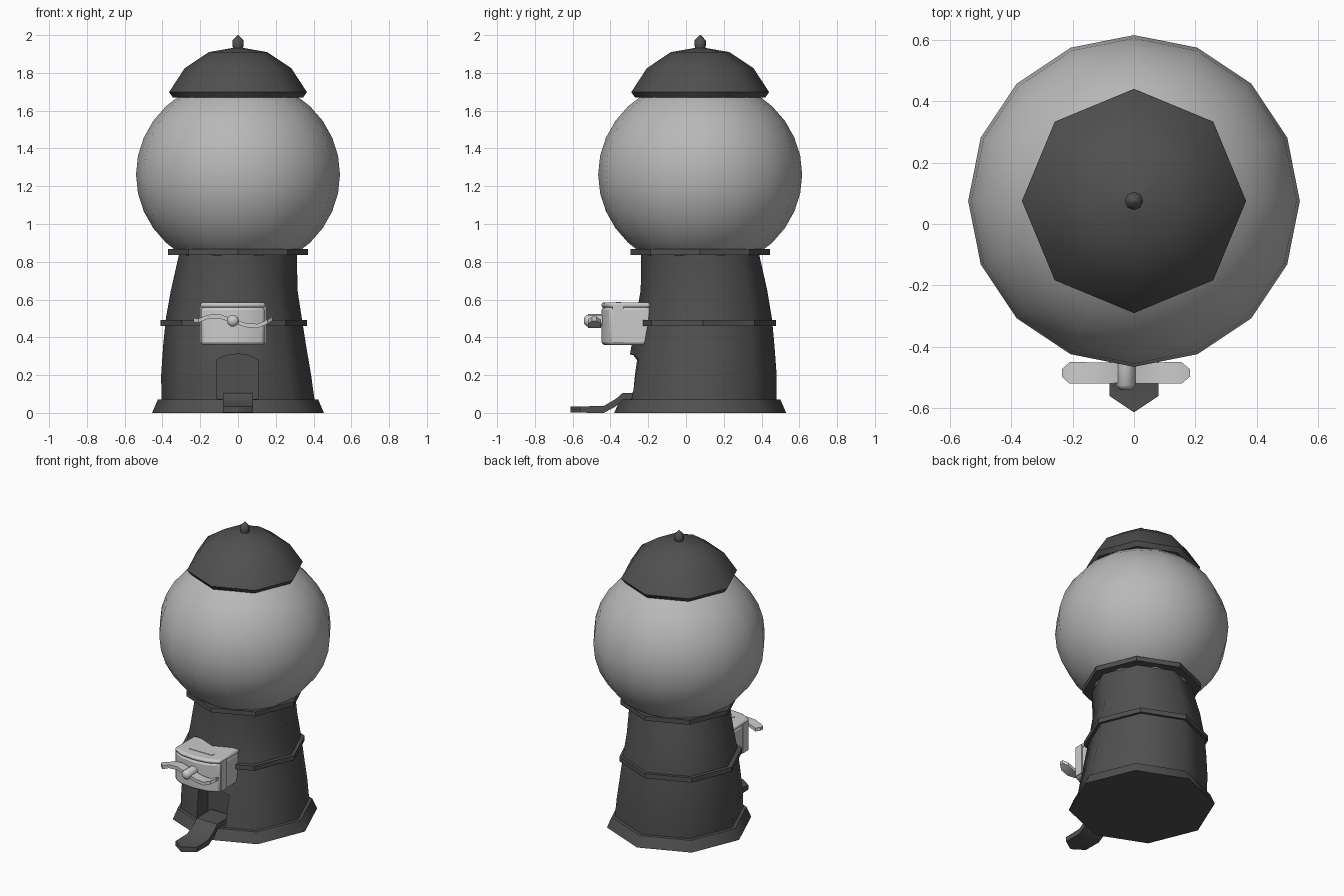
import bpy, bmesh
from math import cos, sin, pi, radians

if "Cube" in bpy.data.objects:
    bpy.data.objects.remove(bpy.data.objects["Cube"])

CY = 0.075  # machine axis sits slightly behind the origin


def tone(name, v):
    m = bpy.data.materials.new(name)
    m.diffuse_color = (v, v, v, 1)
    m.use_nodes = True
    m.node_tree.nodes["Principled BSDF"].inputs["Base Color"].default_value = m.diffuse_color
    return m


DARK, GLASS, METAL = tone("dark_enamel", 0.08), tone("glass", 0.48), tone("metal", 0.6)


def finish(bm, name, angle=50, mat=DARK):
    bmesh.ops.recalc_face_normals(bm, faces=bm.faces)
    me = bpy.data.meshes.new(name)
    bm.to_mesh(me)
    bm.free()
    me.materials.append(mat)
    ob = bpy.data.objects.new(name, me)
    bpy.context.collection.objects.link(ob)
    bpy.ops.object.select_all(action='DESELECT')
    bpy.context.view_layer.objects.active = ob
    ob.select_set(True)
    if angle:
        bpy.ops.object.shade_smooth_by_angle(angle=radians(angle))
    return ob


def skin(bm, sections):
    """Bridge equal-length closed sections and cap both ends."""
    rows = [[bm.verts.new(p) for p in s] for s in sections]
    n = len(rows[0])
    for a, b in zip(rows, rows[1:]):
        for i in range(n):
            j = (i + 1) % n
            bm.faces.new((a[i], a[j], b[j], b[i]))
    bm.faces.new(rows[0])
    bm.faces.new(rows[-1])


def lathe(name, profile, sides=8, angle=50):
    """profile: (radius, z, x offset, y offset)"""
    bm = bmesh.new()
    skin(bm, [[(dx + r * cos(2 * pi * i / sides), CY + dy + r * sin(2 * pi * i / sides), z)
               for i in range(sides)] for r, z, dx, dy in profile])
    return finish(bm, name, angle)


def prism(name, outline, lo, hi, axis, angle=30, bevel=0, mat=METAL):
    """Extrude a 2D outline along axis 'y' (x,z) or 'z' (x,y)."""
    put = {'y': lambda p, t: (p[0], t, p[1]),
           'z': lambda p, t: (p[0], p[1], t)}[axis]
    bm = bmesh.new()
    skin(bm, [[put(p, t) for p in outline] for t in (lo, hi)])
    ob = finish(bm, name, angle, mat)
    if bevel:
        m = ob.modifiers.new("bevel", 'BEVEL')
        m.width, m.segments, m.angle_limit = bevel, 2, radians(40)
    return ob


# Pedestal, leaning slightly back and left in its middle
body = lathe("pedestal", [(0.455, 0, 0, 0), (0.425, 0.07, 0, 0), (0.405, 0.072, 0, 0),
                          (0.397, 0.2, -0.01, 0.008), (0.378, 0.36, -0.018, 0.015),
                          (0.36, 0.5, -0.022, 0.02), (0.335, 0.65, -0.02, 0.02),
                          (0.312, 0.84, 0, 0)])

# Dispensing opening cut into the front
cutter = prism("opening_cutter", [(-0.115, 0.074), (0.105, 0.074), (0.108, 0.28),
                                  (0.05, 0.305), (0, 0.312), (-0.06, 0.305), (-0.115, 0.28)],
               -0.6, -0.16, 'y', 0, mat=DARK)
cutter.hide_render = True
cutter.hide_set(True)
cut = body.modifiers.new("opening", 'BOOLEAN')
cut.object, cut.solver = cutter, 'EXACT'

# Bands around the pedestal
lathe("middle_band", [(0.387, 0.46, -0.023, 0.015), (0.387, 0.492, -0.023, 0.015)], angle=30)
lathe("neck_band", [(0.37, 0.837, 0, 0), (0.37, 0.868, 0, 0)], angle=30)

# Globe, slightly flattened
bm = bmesh.new()
bmesh.ops.create_uvsphere(bm, u_segments=16, v_segments=16, radius=0.54)
bmesh.ops.scale(bm, verts=bm.verts, vec=(1, 1, 0.945))
bmesh.ops.translate(bm, verts=bm.verts, vec=(0, CY, 1.262))
finish(bm, "globe", mat=GLASS)

# Lid and its finial
lathe("lid", [(0.345, 1.67, 0, 0), (0.365, 1.698, 0, 0),
              (0.282, 1.825, 0, 0), (0.155, 1.91, 0, 0), (0.005, 1.936, 0, 0)])
lathe("finial", [(0.024, 1.92, 0, 0), (0.03, 1.945, 0, 0), (0.03, 1.972, 0, 0),
                 (0.003, 2.0, 0, 0)])

# Coin box with a bowed front, a top plate and a coin slot rail
MX = -0.027
bow = [(-0.172, -0.19), (-0.172, -0.40), (-0.10, -0.435), (0, -0.447),
       (0.10, -0.435), (0.172, -0.40), (0.172, -0.19)]
prism("coin_box", [(MX + x * 0.98, y) for x, y in bow], 0.36, 0.56, 'z', 35, 0.015)
prism("coin_box_top", [(MX + x, y) for x, y in bow], 0.556, 0.585, 'z', 35, 0.012)
prism("coin_slot_rail", [(MX - 0.09, -0.37), (MX + 0.09, -0.37), (MX + 0.09, -0.345),
                         (MX - 0.09, -0.345)], 0.575, 0.588, 'z')
for s, label in ((-1, "left"), (1, "right")):
    x = MX + s * 0.168
    prism(label + "_box_rib", [(x - 0.006, -0.39), (x + 0.006, -0.39), (x + 0.006, -0.33),
                               (x - 0.006, -0.33)], 0.37, 0.57, 'z')

# Wavy turning handle with pointed ends
wave = [(-0.235, 0.492, 0.012), (-0.21, 0.488, 0.035), (-0.16, 0.508, 0.035),
        (-0.1, 0.512, 0.034), (-0.03, 0.488, 0.033), (0.045, 0.464, 0.034),
        (0.105, 0.46, 0.035), (0.155, 0.482, 0.035), (0.182, 0.498, 0.012)]
HY, T = -0.485, 0.011
bm = bmesh.new()
skin(bm, [[(x, HY - w, z - T), (x, HY + w, z - T), (x, HY + w, z + T), (x, HY - w, z + T)]
          for x, z, w in wave])
finish(bm, "handle", 40, METAL)

# Handle hub
bm = bmesh.new()
skin(bm, [[(MX + r * cos(pi * i / 5), y, 0.488 + r * sin(pi * i / 5)) for i in range(10)]
          for r, y in ((0.032, -0.43), (0.032, -0.525), (0.018, -0.54))])
finish(bm, "handle_hub", 60, METAL)

# Tray spilling out of the opening: (y, top z, half width, thickness)
bm = bmesh.new()
tray = [(-0.18, 0.108, 0.078, 0.04), (-0.335, 0.106, 0.078, 0.035), (-0.37, 0.075, 0.079, 0.04),
        (-0.435, 0.037, 0.08, 0.037), (-0.56, 0.034, 0.08, 0.033), (-0.612, 0.034, 0.002, 0.033)]
skin(bm, [[(-w, y, z - t), (w, y, z - t), (w, y, z), (-w, y, z)] for y, z, w, t in tray])
finish(bm, "tray", 35)
